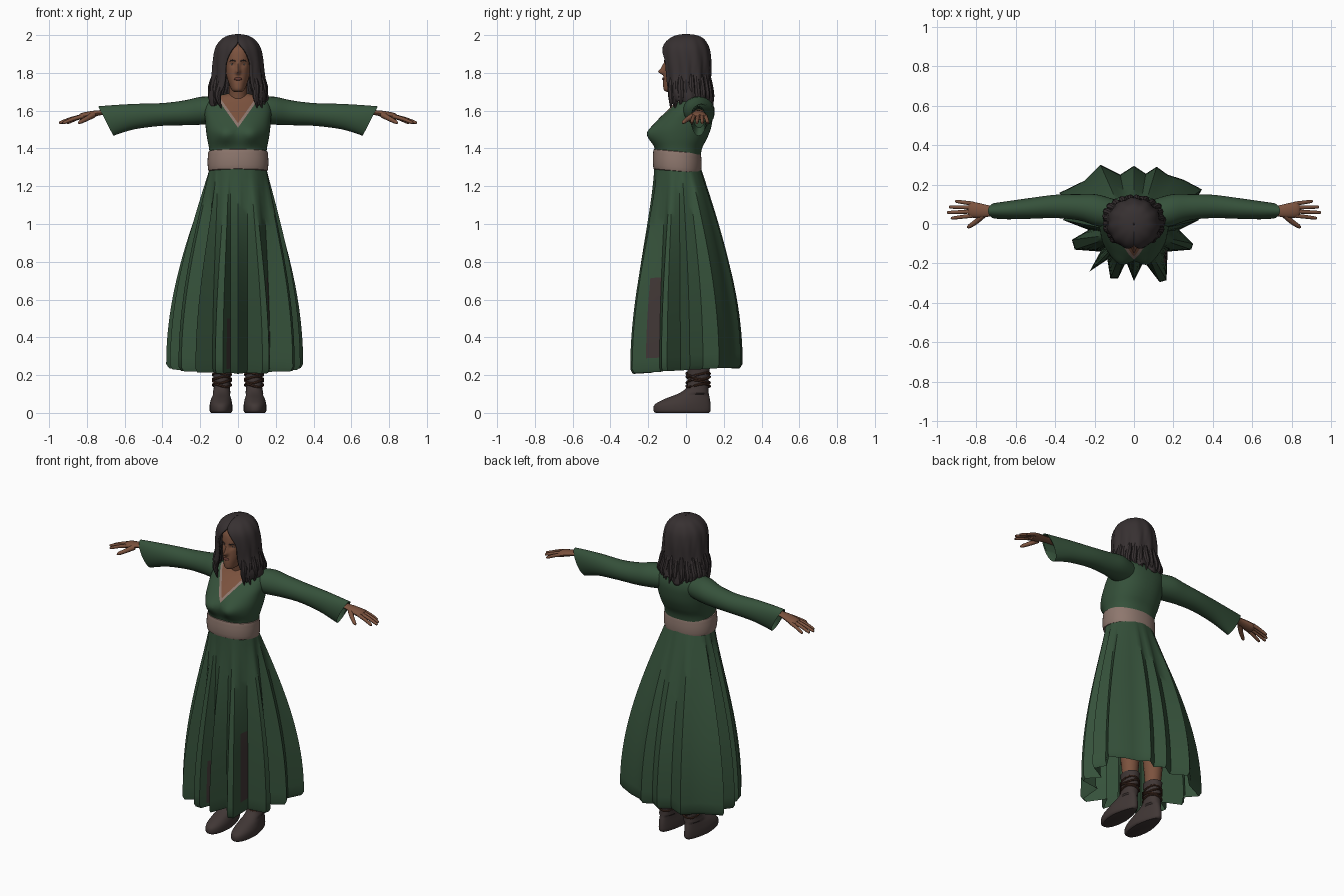
import bpy, bmesh, math, random
from mathutils import Vector as V

if "Cube" in bpy.data.objects:
    bpy.data.objects.remove(bpy.data.objects["Cube"])
random.seed(4)

def mat(name, c):
    m = bpy.data.materials.new(name)
    m.diffuse_color = (*c, 1)
    m.use_nodes = True
    m.node_tree.nodes["Principled BSDF"].inputs["Base Color"].default_value = m.diffuse_color
    return m

GREEN = mat("green cloth", (.036, .083, .043))
BEIGE = mat("beige trim", (.27, .185, .155))
SKIN = mat("skin", (.20, .085, .048))
HAIR = mat("dark hair", (.038, .030, .031))
BOOT = mat("boot leather", (.052, .038, .036))
LACE = mat("lace brown", (.06, .026, .016))
LIP = mat("lips", (.13, .045, .035))
EYE = mat("eye", (.30, .25, .22))

def finish(name, bm, *mats):
    bmesh.ops.recalc_face_normals(bm, faces=bm.faces)
    me = bpy.data.meshes.new(name)
    bm.to_mesh(me)
    bm.free()
    for m in mats:
        me.materials.append(m)
    o = bpy.data.objects.new(name, me)
    bpy.context.collection.objects.link(o)
    return o

def loft(rings, caps=True, closed=True):
    bm = bmesh.new()
    R = [[bm.verts.new(p) for p in r] for r in rings]
    n = len(R[0])
    for a, b in zip(R, R[1:]):
        for i in range(n if closed else n - 1):
            j = (i + 1) % n
            bm.faces.new((a[i], a[j], b[j], b[i]))
    if caps:
        bm.faces.new(R[0])
        bm.faces.new(R[-1])
    return bm

def smooth(rows, k=4):
    # Catmull-Rom resampling of a table of rows
    out = []
    for i in range(len(rows) - 1):
        a, b, c, d = (rows[max(0, min(len(rows) - 1, i + q))] for q in (-1, 0, 1, 2))
        for s in range(k):
            t = s / k
            out.append([.5 * (2*q + (r-p)*t + (2*p-5*q+4*r-w)*t*t + (3*q-p-3*r+w)*t**3)
                        for p, q, r, w in zip(a, b, c, d)])
    return out + [list(rows[-1])]

def oval(z, hx, yf, yb, cx=0, n=48, p=2.3):
    pts = []
    for i in range(n):
        a = 2 * math.pi * i / n
        c, s = math.cos(a), math.sin(a)
        pts.append(V((cx + hx * math.copysign(abs(c)**(2/p), c),
                      (yf+yb)/2 + (yb-yf)/2 * math.copysign(abs(s)**(2/p), s), z)))
    return pts

def tube(name, rows, m, n=10, k=3, flat=1):
    # rows: x, y, z, radius
    rows = smooth(rows, k)
    rings = []
    for i, r in enumerate(rows):
        d = V(rows[min(i+1, len(rows)-1)][:3]) - V(rows[max(i-1, 0)][:3])
        u = d.cross(V((0, 1, 0)) if abs(d.normalized().y) < .9 else V((1, 0, 0))).normalized()
        w = d.cross(u).normalized()
        rings.append([V(r[:3]) + r[3] * (u*math.cos(2*math.pi*j/n)*flat + w*math.sin(2*math.pi*j/n))
                      for j in range(n)])
    return finish(name, loft(rings), m)

def ball(name, loc, scale, m):
    bm = bmesh.new()
    bmesh.ops.create_uvsphere(bm, u_segments=16, v_segments=10, radius=1)
    for v in bm.verts:
        v.co = V([c*s + l for c, s, l in zip(v.co, scale, loc)])
    return finish(name, bm, m)

# Pleated skirt: waist oval blended into a zigzag hem
HEM = [(0, -.29), (.05, -.19), (.13, -.295), (.165, -.285), (.17, -.14), (.29, -.13), (.30, -.10),
       (.23, -.03), (.33, .02), (.29, .09), (.345, .175), (.25, .225), (.17, .25), (.115, .29),
       (.06, .255), (0, .295), (-.07, .25), (-.17, .30), (-.25, .22), (-.38, .157), (-.31, .09),
       (-.36, .02), (-.23, -.03), (-.315, -.08), (-.30, -.13), (-.17, -.14), (-.225, -.24),
       (-.135, -.18), (-.12, -.275), (-.08, -.275), (-.04, -.19)]
pts = []
for i, p in enumerate(HEM):
    q = HEM[(i + 1) % len(HEM)]
    pts += [V(p).lerp(V(q), t) for t in (0, .5)]
rings = []
ROWS = 20
for r in range(ROWS + 2):
    s = min(r / ROWS, 1)
    ring = []
    for h in pts:
        a = math.atan2(h.y + .045, h.x)
        f = math.sin(math.pi/2 * s) ** (1 + .4 * max(0, -math.sin(a)))
        w = V((.15 * math.cos(a), -.045 + .123 * math.sin(a)))
        p = w.lerp(h, f) * (.96 if r > ROWS else 1)
        hem = .243 + .05 * h.y + .02 * abs(h.x)
        ring.append(V((p.x, p.y, 1.3 + (hem - 1.3) * s - (.022 if r > ROWS else 0))))
    rings.append(ring)
bm = loft(rings, caps=False)
n = len(pts)
bm.faces.ensure_lookup_table()
for seg, lo, hi in ((7, .28, .72), (59, .25, .52)):
    for r in range(ROWS):
        f = bm.faces[r * n + seg]
        if lo < f.calc_center_median().z < hi:
            f.material_index = 1
finish("skirt", bm, GREEN, BOOT)

# Bodice with bust, neckline cut in as a V
rows = smooth([(1.34, .148, -.16, .075), (1.40, .153, -.165, .085), (1.45, .163, -.178, .11),
               (1.50, .17, -.178, .13), (1.55, .174, -.15, .14), (1.60, .178, -.10, .142),
               (1.645, .165, -.055, .13), (1.675, .12, -.03, .105), (1.69, .06, -.01, .07)])
bm = loft([oval(*r, n=64) for r in rows])
for v in bm.verts:
    if v.co.y < 0:
        v.co.y -= .034 * math.exp(-((abs(v.co.x) - .07)/.055)**2 - ((v.co.z - 1.475)/.05)**2)
L = math.hypot(.1, .14)
for sx in (1, -1):
    for d in (0, .014):
        bmesh.ops.bisect_plane(bm, geom=bm.verts[:] + bm.edges[:] + bm.faces[:],
                               plane_co=(0, 0, 1.51 + d*L/.1), plane_no=(sx*.14, 0, -.1))
for f in bm.faces:
    c = f.calc_center_median()
    d = ((c.z - 1.51)*.1 - abs(c.x)*.14) / L
    if c.y < 0 and d > 0:
        f.material_index = 2 if d > .014 else 1
finish("bodice", bm, GREEN, BEIGE, SKIN)

# Wide sash, slightly lower at the back
rings = [oval(z, .15 + g, -.165 - g, .072 + g, p=2.2)
         for z, g in smooth([(1.285, -.005), (1.288, .006), (1.31, .01), (1.34, .011), (1.37, .009), (1.39, .006), (1.393, -.005)], 2)]
for r in rings:
    for p in r:
        p.z -= .09 * (p.y + .12)
finish("sash", loft(rings), BEIGE)

# Neck and head with nose and eye sockets
tube("neck", [(0, .03, 1.58, .06), (0, .01, 1.66, .048), (0, -.01, 1.75, .048)], SKIN, 20)
rows = smooth([(1.698, .018, -.10, -.05), (1.71, .034, -.117, 0), (1.74, .047, -.121, .05),
               (1.78, .06, -.119, .08), (1.83, .068, -.115, .10), (1.88, .072, -.114, .105),
               (1.93, .068, -.10, .10), (1.97, .04, -.05, .07)], 6)
bm = loft([oval(*r, n=80, p=2.2) for r in rows])
for v in bm.verts:
    x, y, z = v.co
    if y < 0:
        g = lambda cx, wx, cz, wz: math.exp(-((abs(x)-cx)/wx)**2 - ((z-cz)/wz)**2)
        v.co.y += -.03*g(0, .012, 1.806, .013) - .015*g(0, .009, 1.83, .018) + .009*g(.028, .016, 1.846, .012)
finish("head", bm, SKIN)
ball("mouth", (0, -.119, 1.768), (.021, .007, .008), LIP)
for s in (1, -1):
    ball("eye", (s*.028, -.094, 1.846), (.012, .006, .005), EYE)
    ball("pupil", (s*.028, -.0985, 1.846), (.005, .002, .0045), HAIR)
    tube("eyebrow", [(s*.012, -.113, 1.862, .002), (s*.03, -.108, 1.867, .003), (s*.046, -.094, 1.861, .0015)], HAIR, 6)

# Hair shell, parted in front: z, half width, front, back, opening angle
rows = smooth([(2.0, .002, -.006, .0, 0), (1.995, .04, -.045, .05, 0), (1.98, .075, -.08, .085, 0),
               (1.955, .10, -.108, .105, .03), (1.92, .117, -.122, .119, .27), (1.86, .127, -.123, .126, .5),
               (1.79, .132, -.117, .124, .52), (1.73, .141, -.112, .122, .55), (1.68, .15, -.11, .132, .68),
               (1.635, .145, -.10, .138, .8)], 3)
rings = []
for z, hx, yf, yb, op in rows:
    ring = []
    low = max(0, min(1, (1.97 - z) / .25))
    for i in range(97):
        a = op + (2*math.pi - 2*op) * i / 96
        k = 1 + (.012 + .03*low) * math.sin(11*a + 9*z) * (z < 1.99) + .012 * low * math.sin(23*a - 30*z)
        dz = .018 * math.sin(7*a) * max(0, (1.72 - z) / .09)
        ring.append(V((hx*k*math.sin(a), (yf+yb)/2 - (yb-yf)/2*k*math.cos(a), z + dz)))
    rings.append(ring)
o = finish("hair", loft(rings, caps=False, closed=False), HAIR)
md = o.modifiers.new("thickness", 'SOLIDIFY')
md.thickness, md.offset = .012, 0
for i in range(20):
    a = .75 + (2*math.pi - 1.5) * i / 19
    j = random.uniform(-.012, .012)
    c, s = -math.cos(a), math.sin(a)
    tube("hair_lock", [(s*.125, .008 + c*.11, 1.79, .012), (s*.14, .008 + c*.118, 1.73, .018),
                       (s*.147 + j, .012 + c*.122, 1.675, .017),
                       (s*.14 - j, .012 + c*.128, 1.62 + j, .002)], HAIR, 8)

for s in (1, -1):
    # Bell sleeve: x, z, y, half height, half depth, slant of the end
    prof = smooth([(.10, 1.60, .05, .07, .075, 0), (.19, 1.60, .07, .074, .08, 0), (.28, 1.589, .085, .066, .066, 0),
                   (.40, 1.58, .089, .06, .059, 0), (.54, 1.57, .078, .066, .052, .005),
                   (.64, 1.556, .07, .073, .046, .025), (.70, 1.545, .067, .078, .04, .04)])
    prof += [(.695, 1.545, .067, .072, .034, .04), (.62, 1.56, .07, .05, .03, .01)]
    rings = [[V((s*(x + k*math.sin(t)), y + b*math.cos(t), z + h*math.sin(t)))
              for t in [2*math.pi*i/28 for i in range(28)]] for x, z, y, h, b, k in prof]
    finish("sleeve", loft(rings), GREEN)

    # Hand
    tube("palm", [(s*.62, .068, 1.595, .026), (s*.72, .066, 1.59, .027), (s*.77, .067, 1.582, .035),
                  (s*.82, .072, 1.57, .04), (s*.838, .073, 1.565, .03)], SKIN, 16, flat=.48)
    for y0, y1, x1, x0 in ((.042, .03, .925, .82), (.063, .058, .945, .825), (.084, .086, .935, .825), (.103, .115, .905, .815)):
        tube("finger", [(s*x0, y0, 1.571, .011), (s*(x0+x1)/2, (y0+y1)/2, 1.556, .01), (s*(x1-.005), y1, 1.537, .008), (s*x1, y1, 1.535, .003)], SKIN)
    tube("thumb", [(s*.765, .045, 1.578, .016), (s*.80, .012, 1.558, .013), (s*.835, -.012, 1.54, .01),
                   (s*.845, -.018, 1.533, .003)], SKIN)

    # Leg, boot and ankle laces
    tube("leg", [(s*.085, .065, .2, .042), (s*.088, .065, .4, .058), (s*.09, .02, .6, .062), (s*.09, -.02, .95, .085)], SKIN, 18)
    rows = smooth([(0, .052, -.16, .12, .09), (.012, .06, -.172, .13, .09), (.045, .06, -.165, .13, .09),
                   (.075, .054, -.11, .126, .089), (.105, .047, -.035, .12, .087), (.14, .043, .005, .118, .085),
                   (.20, .045, .008, .122, .085), (.25, .05, .005, .128, .085)])
    rings = [oval(z, hx, yf, yb, s*cx, 36, 2.2) for z, hx, yf, yb, cx in rows]
    for r in rings:  # narrow the heel, keep the toe broad
        for p in r:
            if p.z < .1:
                p.x = s*.09 + (p.x - s*.09) * (1 - .25 * max(0, min(1, (p.y + .02)/.12)))
    finish("boot", loft(rings), BOOT)
    for z in (.145, .165, .185, .205):
        ring = [(s*.085 + .048*math.cos(t), .064 + .062*math.sin(t), z + .008*math.sin(2*t + z*90), .006)
                for t in [2*math.pi*i/20 for i in range(21)]]
        tube("boot_lace", ring, LACE, 6, 1)

bpy.ops.object.select_all(action='SELECT')
bpy.context.view_layer.objects.active = bpy.data.objects["skirt"]
bpy.ops.object.shade_smooth_by_angle(angle=math.radians(42))
